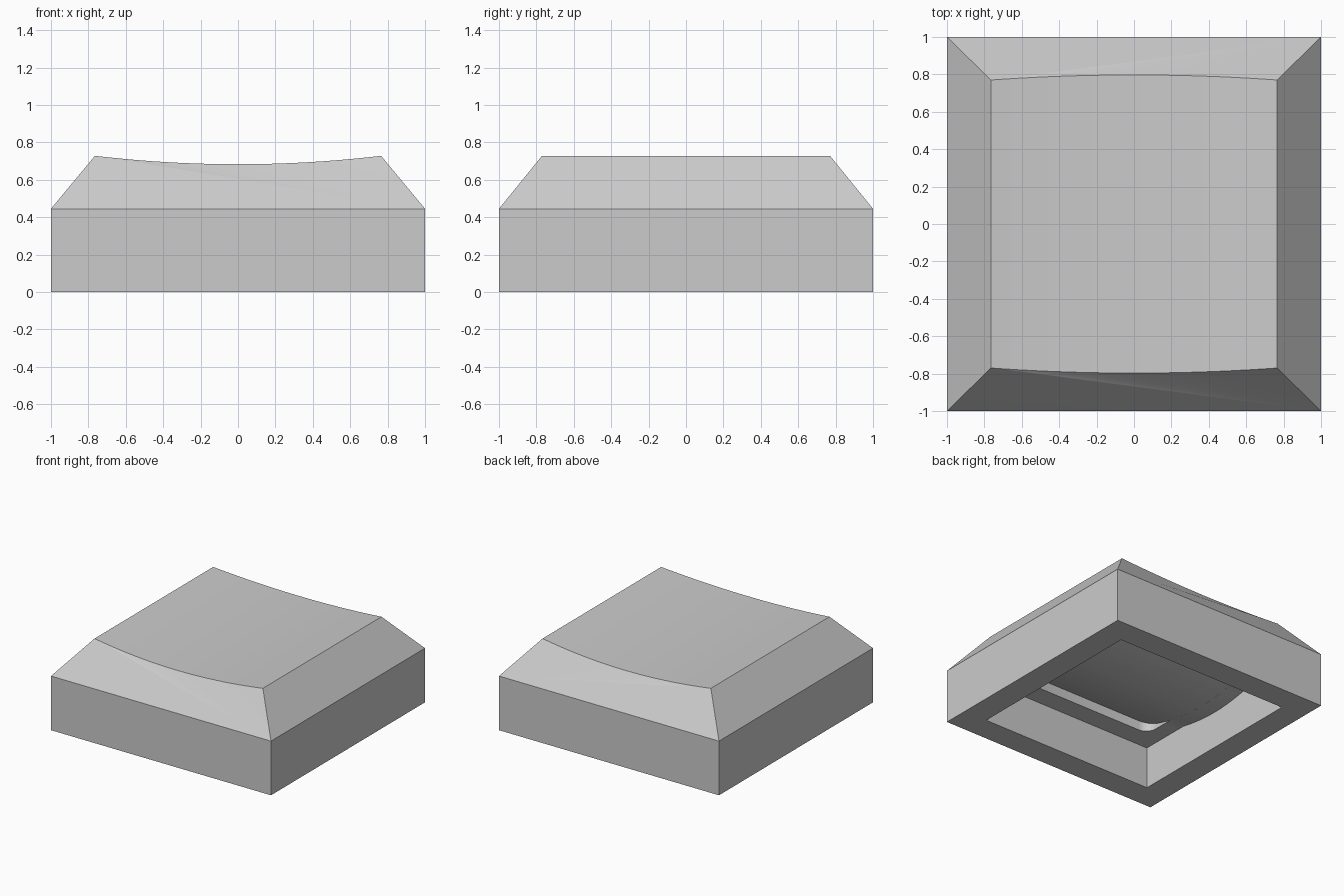
import bpy
import bmesh

cube = bpy.data.objects.get("Cube")
if cube:
    bpy.data.objects.remove(cube, do_unlink=True)

grey = bpy.data.materials.new("light grey")
grey.use_nodes = True
grey.diffuse_color = (0.6, 0.6, 0.6, 1)
grey.node_tree.nodes["Principled BSDF"].inputs["Base Color"].default_value = grey.diffuse_color

SEGMENTS = 20
SHOULDER = 0.445
LEDGE = 0.345


def finish(bm, name):
    bmesh.ops.recalc_face_normals(bm, faces=bm.faces)
    mesh = bpy.data.meshes.new(name)
    bm.to_mesh(mesh)
    bm.free()
    mesh.materials.append(grey)
    obj = bpy.data.objects.new(name, mesh)
    bpy.context.collection.objects.link(obj)
    return obj


def prism(name, top, bottom, half_width, rounding=0):
    """Extrude a y-z profile evenly along x, optionally rounding its upright edges."""
    bm = bmesh.new()
    profile = [(top[0][0], bottom)] + top + [(top[-1][0], bottom)]
    face = bm.faces.new([bm.verts.new((-half_width, y, z)) for y, z in profile])
    moved = bmesh.ops.extrude_face_region(bm, geom=[face])["geom"]
    verts = [v for v in moved if isinstance(v, bmesh.types.BMVert)]
    bmesh.ops.translate(bm, verts=verts, vec=(2 * half_width, 0, 0))
    if rounding:
        upright = [e for e in bm.edges
                   if abs((e.verts[0].co - e.verts[1].co).normalized().z) > 0.99]
        bmesh.ops.bevel(bm, geom=upright, offset=rounding, segments=5,
                        profile=0.5, affect="EDGES")
    return finish(bm, name)


def ceiling(half_depth, steps, limit):
    """Ceiling line that sags in the middle, levelled off at a height limit."""
    ys = [half_depth * (2 * i / steps - 1) for i in range(steps + 1)]
    return [(y, min(limit, LEDGE + 0.31 * (y * y - 0.13))) for y in ys]


# Key cap: square skirt, tapered shoulders and a dished top
bm = bmesh.new()
corners = [(-1, -1), (1, -1), (1, 1), (-1, 1)]
base = [bm.verts.new((x, y, 0)) for x, y in corners]
rim = [bm.verts.new((x, y, SHOULDER)) for x, y in corners]
bm.faces.new(base)
for i in range(4):
    j = (i + 1) % 4
    bm.faces.new((base[i], base[j], rim[j], rim[i]))

front, back = [], []
for i in range(SEGMENTS + 1):
    t = 2 * i / SEGMENTS - 1
    y = 0.77 + 0.027 * (1 - t * t)
    z = 0.683 + 0.045 * t * t
    front.append(bm.verts.new((0.765 * t, -y, z)))
    back.append(bm.verts.new((0.765 * t, y, z)))
for i in range(SEGMENTS):
    bm.faces.new((front[i], front[i + 1], back[i + 1], back[i]))

# Front and back shoulders, fanned from the skirt to the curved edge
for edge, left, right in ((front, rim[0], rim[1]), (back, rim[3], rim[2])):
    for i in range(SEGMENTS):
        bm.faces.new((right, edge[i + 1], edge[i]))
    bm.faces.new((left, right, edge[0]))

# Side shoulders
bm.faces.new((rim[0], front[0], back[0], rim[3]))
bm.faces.new((rim[1], rim[2], back[-1], front[-1]))
cap = finish(bm, "key_cap")

# Underside: square cavity with a sagging ceiling, recessed at the front and back
cavity = prism("cavity_cutter", ceiling(0.79, 22, LEDGE), -0.2, 0.79)
pocket = prism("pocket_cutter", ceiling(0.62, 10, 1), 0.2, 0.656, 0.09)

bpy.context.view_layer.objects.active = cap
for cutter in (cavity, pocket):
    cutter.hide_render = True
    cut = cap.modifiers.new("hollow", "BOOLEAN")
    cut.operation = "DIFFERENCE"
    cut.solver = "EXACT"
    cut.object = cutter
    bpy.ops.object.modifier_apply(modifier=cut.name)
    bpy.data.objects.remove(cutter, do_unlink=True)

bpy.ops.object.select_all(action="DESELECT")
cap.select_set(True)
bpy.ops.object.shade_smooth_by_angle(angle=0.4)
